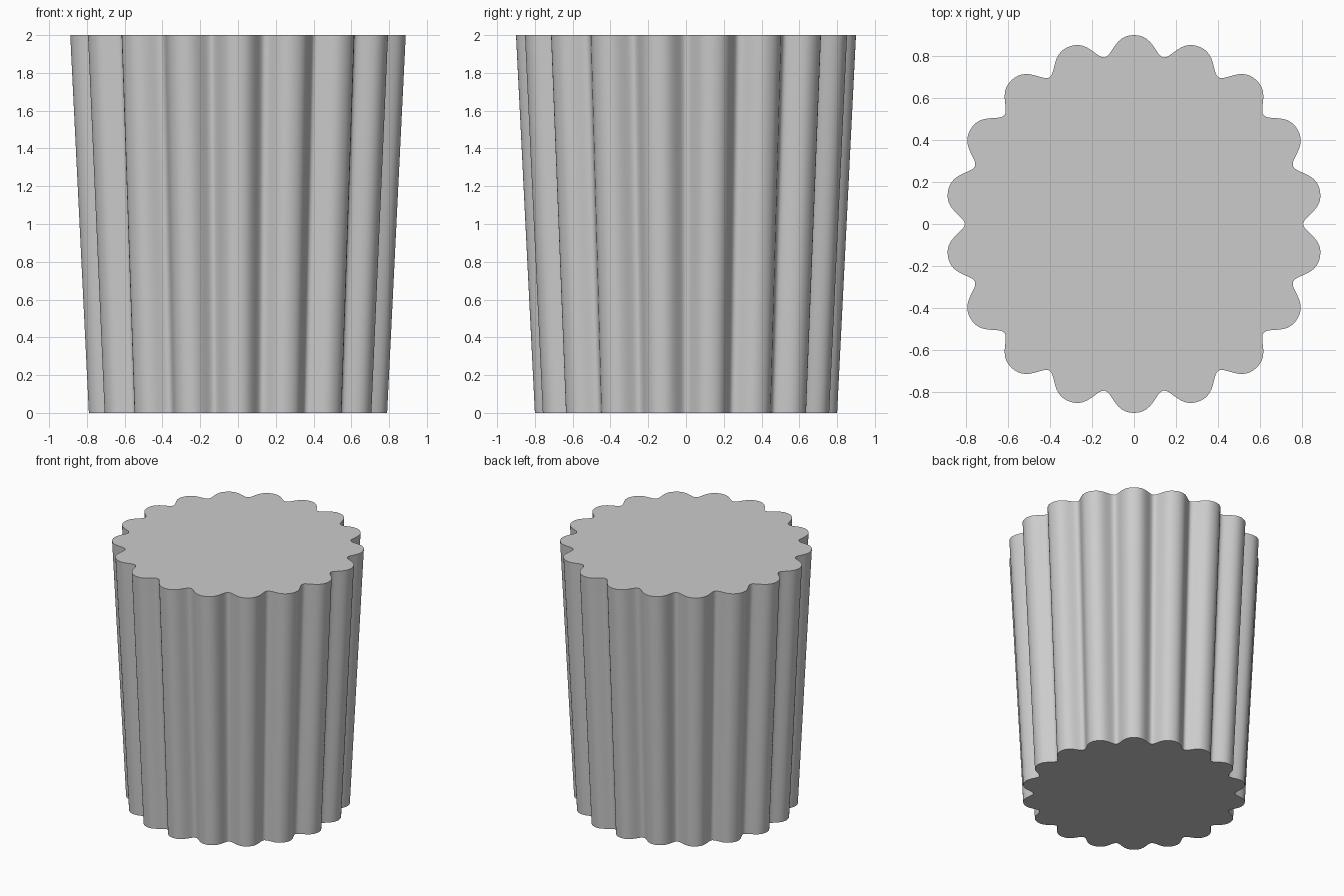
import bpy
import bmesh
from math import sin, cos, pi, radians

cube = bpy.data.objects.get("Cube")
if cube:
    bpy.data.objects.remove(cube)

LOBES = 18
STEPS = 20          # profile points per flute
HEIGHT = 2.0
MEAN, DEPTH = 0.853, 0.047
BASE_SCALE = 0.889

grey = bpy.data.materials.new("plain grey")
grey.use_nodes = True
colour = (0.6, 0.6, 0.6, 1)
grey.diffuse_color = colour
grey.node_tree.nodes["Principled BSDF"].inputs["Base Color"].default_value = colour


def ring(bm, z, scale):
    """Fluted outline with broad lobes and narrower valleys."""
    verts = []
    for i in range(LOBES * STEPS):
        t = 2 * pi * i / STEPS
        r = scale * (MEAN + DEPTH * cos(t - 0.4 * sin(t)))
        a = pi / 2 + t / LOBES
        verts.append(bm.verts.new((r * cos(a), r * sin(a), z)))
    return verts


# Tapered fluted body, closed at both ends
bm = bmesh.new()
bottom = ring(bm, 0, BASE_SCALE)
top = ring(bm, HEIGHT, 1)
n = len(top)
for i in range(n):
    j = (i + 1) % n
    bm.faces.new((bottom[i], bottom[j], top[j], top[i]))
bm.faces.new(top)
bm.faces.new(bottom[::-1])

mesh = bpy.data.meshes.new("fluted_body")
bm.to_mesh(mesh)
bm.free()
mesh.materials.append(grey)
body = bpy.data.objects.new("fluted_body", mesh)
bpy.context.collection.objects.link(body)

# Smooth flutes, sharp rims
bpy.ops.object.select_all(action="DESELECT")
body.select_set(True)
bpy.context.view_layer.objects.active = body
bpy.ops.object.shade_smooth_by_angle(angle=radians(40))
